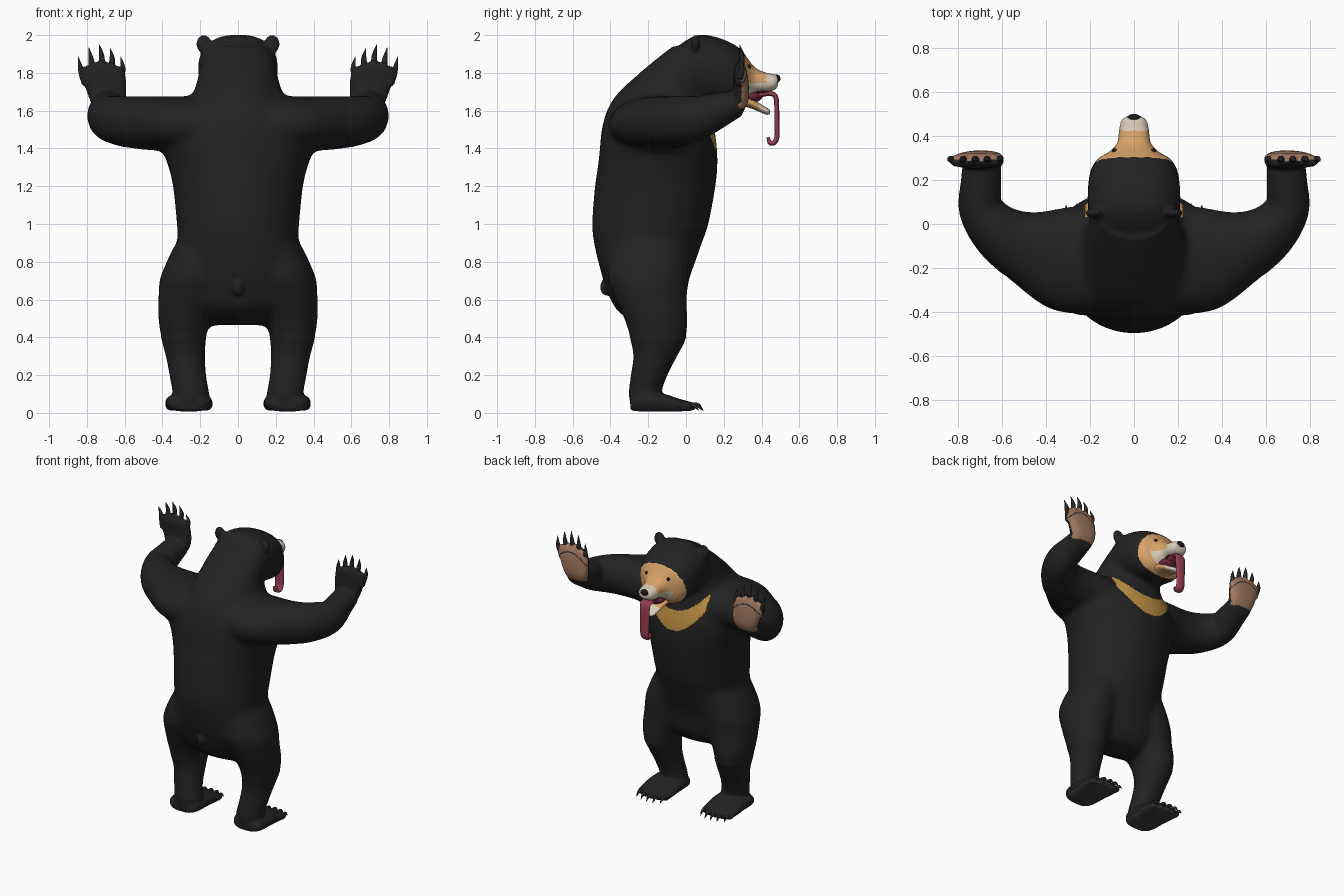
import bpy, bmesh, math
from mathutils import Vector, Matrix

if "Cube" in bpy.data.objects:
    bpy.data.objects.remove(bpy.data.objects["Cube"])

X, Y, Z = Vector((1, 0, 0)), Vector((0, 1, 0)), Vector((0, 0, 1))


def mat(name, rgb):
    m = bpy.data.materials.new(name)
    m.diffuse_color = (*rgb, 1)
    m.use_nodes = True
    m.node_tree.nodes["Principled BSDF"].inputs["Base Color"].default_value = m.diffuse_color
    return m


BLACK = mat("black fur", (.016, .016, .016))
TAN = mat("tan face", (.68, .36, .14))
CREAM = mat("cream muzzle", (.68, .60, .48))
GOLD = mat("gold chest", (.54, .29, .06))
BROWN = mat("brown palm", (.35, .185, .115))
PINK = mat("pink tongue", (.32, .05, .09))
MOUTH = mat("dark mouth", (.14, .02, .04))
CLAW = mat("dark claw", (.020, .020, .022))
SOLE = mat("grey sole", (.045, .045, .045))
NOSE = mat("nose and eyes", (.012, .010, .010))


def smooth_path(pts, n):
    """Catmull-Rom through tuples (x, y, z, radius a, radius b)."""
    out, k = [], len(pts)
    for i in range(k - 1):
        p0, p1, p2, p3 = pts[max(i - 1, 0)], pts[i], pts[i + 1], pts[min(i + 2, k - 1)]
        for j in range(n):
            t = j / n
            out.append([.5 * (2 * b + (c - a) * t + (2 * a - 5 * b + 4 * c - d) * t * t
                              + (3 * b - a - 3 * c + d) * t ** 3)
                        for a, b, c, d in zip(p0, p1, p2, p3)])
    return out + [list(pts[-1])]


def tube(bm, pts, ref=X, axis=None, s=1, sides=24, n=4, power=1.0):
    """Loft elliptical rings along a path; a is the radius along ref, s mirrors x."""
    path = smooth_path(pts, n)
    rings = []
    for i, p in enumerate(path):
        t = axis or (Vector(path[min(i + 1, len(path) - 1)][:3]) - Vector(path[max(i - 1, 0)][:3])).normalized()
        u = (ref - t * ref.dot(t)).normalized()
        v = t.cross(u)
        ring = []
        for j in range(sides):
            w = 2 * math.pi * j / sides
            c, q = math.cos(w), math.sin(w)
            c = math.copysign(abs(c) ** power, c)
            q = math.copysign(abs(q) ** power, q)
            co = Vector(p[:3]) + u * max(p[3], .001) * c + v * max(p[4], .001) * q
            co.x *= s
            ring.append(bm.verts.new(co))
        rings.append(ring)
    faces = [bm.faces.new(rings[0]), bm.faces.new(rings[-1])]
    for a, b in zip(rings, rings[1:]):
        for j in range(sides):
            k = (j + 1) % sides
            faces.append(bm.faces.new((a[j], a[k], b[k], b[j])))
    bmesh.ops.recalc_face_normals(bm, faces=faces)


def ball(bm, loc, size):
    bmesh.ops.create_uvsphere(bm, u_segments=20, v_segments=12, radius=1,
                              matrix=Matrix.Translation(loc) @ Matrix.Diagonal((*size, 1)))


def finish(bm, name, *mats):
    me = bpy.data.meshes.new(name)
    bm.to_mesh(me)
    bm.free()
    for m in mats:
        me.materials.append(m)
    me.shade_smooth()
    ob = bpy.data.objects.new(name, me)
    bpy.context.collection.objects.link(ob)
    return ob


def band(z, y0, y1, hx):
    return (0, (y0 + y1) / 2, z, hx, (y1 - y0) / 2)


# ---- body: overlapping lofts fused into one skin ----
bm = bmesh.new()
# torso and neck
tube(bm, [band(.465, -.25, -.07, .2), band(.55, -.37, -.01, .29), band(.7, -.435, .015, .36),
          band(.8, -.465, .05, .345), band(.9, -.488, .085, .32), band(1.0, -.498, .12, .325),
          band(1.2, -.483, .157, .345), band(1.32, -.465, .168, .375), band(1.42, -.455, .163, .41),
          band(1.5, -.447, .152, .39), band(1.6, -.42, .135, .30), band(1.69, -.365, .13, .24),
          band(1.77, -.28, .15, .215), band(1.87, -.16, .18, .19), band(1.94, -.07, .16, .16)],
     X, Z, sides=40)
# head and muzzle
head = [(-.06, 1.70, 1.93, .185), (.05, 1.66, 1.998, .207), (.15, 1.625, 1.992, .21),
        (.24, 1.615, 1.958, .198), (.295, 1.63, 1.92, .166), (.33, 1.67, 1.872, .11),
        (.37, 1.695, 1.825, .076), (.43, 1.70, 1.80, .068), (.47, 1.71, 1.793, .058), (.487, 1.73, 1.785, .04)]
tube(bm, [(0, y, (a + b) / 2, w, (b - a) / 2) for y, a, b, w in head], X, Y, sides=32, power=.85)
# tail
ball(bm, (0, -.425, .665), (.03, .03, .045))
for s in (1, -1):
    # ear
    ball(bm, (s * .180, .05, 1.952), (.042, .022, .05))
    # leg
    tube(bm, [(.17, -.19, .98, .10, .15), (.195, -.195, .88, .145, .2), (.22, -.2, .78, .168, .215),
              (.238, -.2, .7, .18, .215), (.255, -.185, .6, .168, .19),
              (.282, -.16, .5, .142, .17), (.288, -.148, .4, .12, .15), (.278, -.163, .3, .104, .116),
              (.266, -.195, .2, .097, .097), (.25, -.215, .1, .098, .088), (.26, -.18, .03, .115, .11)],
         X, Z, s)
    # foot
    tube(bm, [(.26, -.295, .045, .08, .03), (.26, -.25, .055, .118, .047), (.26, -.13, .055, .125, .048),
              (.26, -.04, .042, .127, .034), (.26, .025, .034, .12, .024)], X, Y, s, power=.8)
    # arm
    tube(bm, [(.15, -.18, 1.52, .16, .23), (.32, -.155, 1.53, .147, .245), (.5, -.1, 1.535, .143, .168),
              (.62, -.03, 1.547, .133, .128), (.695, .07, 1.565, .116, .102), (.695, .18, 1.605, .092, .093),
              (.69, .275, 1.64, .07, .088)], Z, None, s)
    # hand
    tube(bm, [(.69, .27, 1.595, .07, .035), (.69, .288, 1.66, .096, .044), (.703, .292, 1.74, .112, .04),
              (.715, .288, 1.80, .117, .036), (.718, .286, 1.835, .108, .028)], X, Z, s, power=.78)
    for i in range(5):
        k = i - 2
        lift = -.013 * k * k
        # finger and toe stubs
        tube(bm, [(.715 + .045 * k, .285, 1.79 + lift, .026, .028),
                  (.722 + .049 * k, .288, 1.868 + lift, .021, .021)], X, None, s, 12)
        ball(bm, (s * (.26 + .048 * k), .025 - .006 * k * k, .035), (.027, .032, .024))
raw = finish(bm, "bear_body_raw")
r = raw.modifiers.new("fuse", 'REMESH')
r.mode, r.voxel_size = 'VOXEL', .0085
sm = raw.modifiers.new("soften", 'SMOOTH')
sm.factor, sm.iterations = .5, 7
me = bpy.data.meshes.new_from_object(raw.evaluated_get(bpy.context.evaluated_depsgraph_get()))
bpy.data.objects.remove(raw)
me.name = "bear_body"
body = bpy.data.objects.new("bear_body", me)
bpy.context.collection.objects.link(body)

# blend the joins of hips, shoulders and neck
bm = bmesh.new()
bm.from_mesh(me)
joins = [v for v in bm.verts if .4 < v.co.z < 1.8 and abs(v.co.x) < .6 and v.co.y < .2
         and not (abs(v.co.x) < .06 and v.co.y < -.3 and v.co.z < .74)]
for _ in range(50):
    bmesh.ops.smooth_vert(bm, verts=joins, factor=.5, use_axis_x=True, use_axis_y=True, use_axis_z=True)
bm.to_mesh(me)
bm.free()
me.materials.clear()
for m in (BLACK, TAN, CREAM, GOLD, BROWN, SOLE):
    me.materials.append(m)
me.shade_smooth()

# fur markings by position
for f in me.polygons:
    x, y, z = f.center
    ax, nrm = abs(x), f.normal
    idx = 0
    edge = .268 + .036 * min(max((z - 1.72) / .14, 0), 1) - .11 * max(ax - .06, 0)
    low = 1.37 + 3.4 * x * x
    if ax < .3 and z > 1.6 and y > edge:
        idx = 2 if y > .425 or (z < 1.745 and y > .32) else 1       # face, muzzle
    elif ax < .222 and y > .03 and low < z < low + .15 - .17 * ax:
        idx = 3                                                       # chest crescent
    elif ax > .57 and y > .28 and nrm.y > .12 and 1.615 < z < 1.865:
        row = 1.812 - 5 * (ax - .715) ** 2
        idx = 0 if abs(z - row) < .004 else 4                         # palm and finger pads
    elif z < .05 and nrm.z < -.6:
        idx = 5                                                       # soles
    f.material_index = idx

# ---- lower jaw ----
bm = bmesh.new()
tube(bm, [(0, .25, 1.665, .085, .045), (0, .33, 1.645, .07, .028), (0, .39, 1.615, .054, .02),
          (0, .43, 1.595, .042, .017), (0, .445, 1.592, .024, .01)], X)
jaw = finish(bm, "lower_jaw", TAN, CREAM)
for f in jaw.data.polygons:
    f.material_index = int(f.center.y > .385)

# ---- mouth lining ----
bm = bmesh.new()
ball(bm, (0, .345, 1.675), (.06, .06, .032))
ball(bm, (0, .40, 1.70), (.048, .05, .010))
finish(bm, "mouth_lining", MOUTH)

# ---- tongue, long with a curled tip ----
bm = bmesh.new()
tube(bm, [(0, .33, 1.665, .036, .012), (0, .40, 1.685, .042, .013), (0, .45, 1.69, .042, .013),
          (0, .477, 1.665, .041, .013), (0, .481, 1.55, .037, .013), (0, .482, 1.465, .034, .013),
          (0, .468, 1.432, .032, .013), (0, .445, 1.43, .027, .012), (0, .434, 1.46, .016, .008)],
     X, sides=16, n=6)
finish(bm, "tongue", PINK)

# ---- nose and eyes ----
bm = bmesh.new()
ball(bm, (0, .48, 1.77), (.032, .02, .022))
finish(bm, "nose", NOSE)
bm = bmesh.new()
for s in (1, -1):
    hit = body.closest_point_on_mesh(Vector((s * .09, .335, 1.835)))[1]
    ball(bm, hit, (.011, .011, .011))
finish(bm, "eyes", NOSE)

# ---- claws ----
hand, foot = bmesh.new(), bmesh.new()
for s in (1, -1):
    for k in range(-2, 3):
        lift = -.016 * k * k
        bx = .722 + .049 * k
        tube(hand, [(bx, .286, 1.835 + lift, .017, .017), (bx + .007 * k, .296, 1.89 + lift, .014, .014),
                    (bx + .007 * k + .012, .284, 1.95 + lift, .001, .001)], X, None, s, 10)
        fx, fy = .26 + .048 * k, .03 - .006 * k * k
        tube(foot, [(fx, fy, .042, .013, .014), (fx, fy + .035, .04, .010, .011),
                    (fx, fy + .062, .012, .001, .001)], X, None, s, 10)
finish(hand, "hand_claws", CLAW)
finish(foot, "foot_claws", CLAW)
